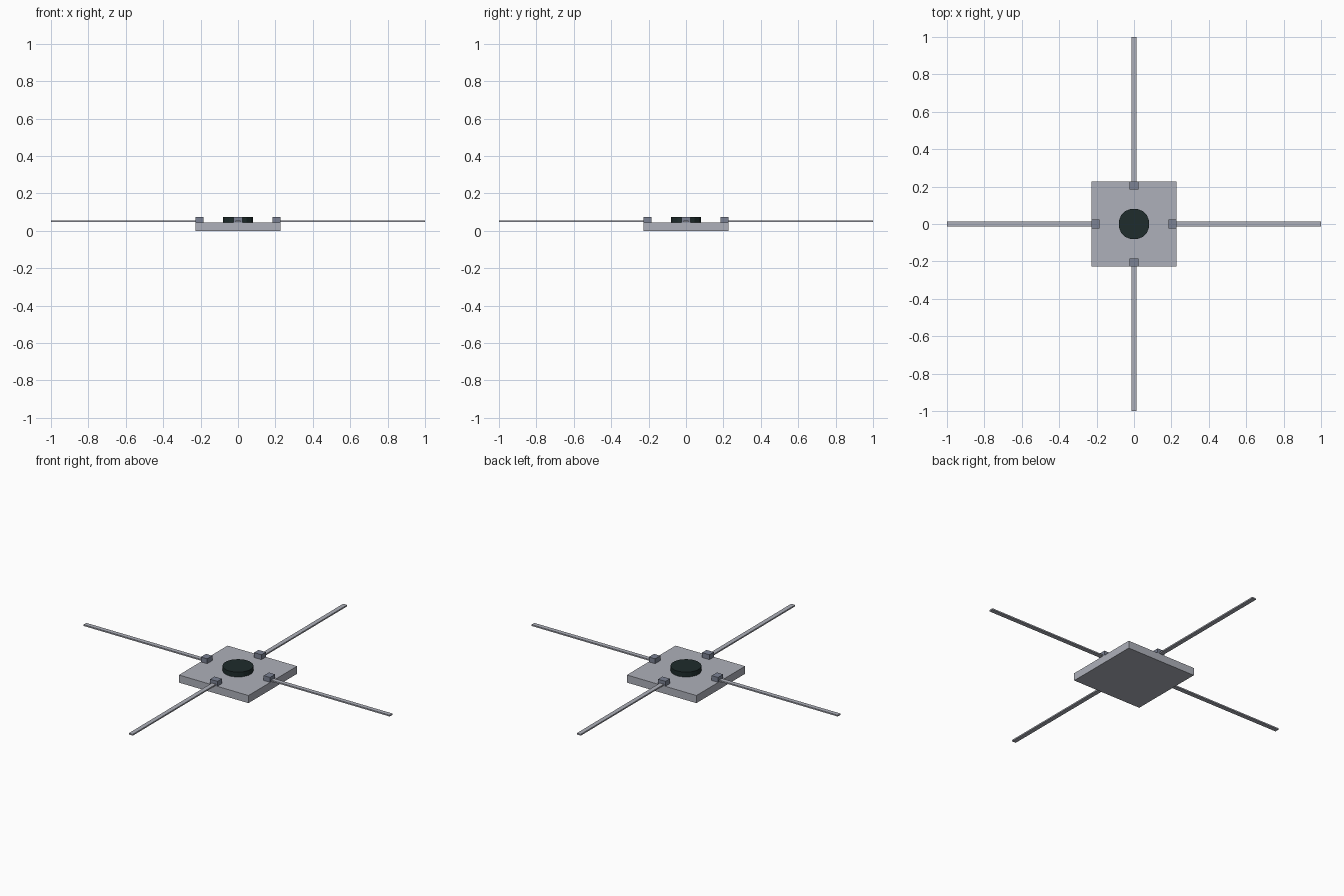
import bpy
import math
from mathutils import Matrix

default = bpy.data.objects.get("Cube")
if default:
    bpy.data.objects.remove(default, do_unlink=True)


def material(name, rgb):
    mat = bpy.data.materials.new(name)
    mat.use_nodes = True
    colour = (*rgb, 1)
    mat.diffuse_color = colour
    mat.node_tree.nodes["Principled BSDF"].inputs["Base Color"].default_value = colour
    return mat


def box(name, low, high, mat, angle=0):
    """Box between two corners, turned about the vertical axis."""
    bpy.ops.mesh.primitive_cube_add(size=1)
    obj = bpy.context.object
    obj.name = name
    size = [b - a for a, b in zip(low, high)]
    centre = [(a + b) / 2 for a, b in zip(low, high)]
    obj.data.transform(Matrix.Rotation(angle, 4, 'Z')
                       @ Matrix.Translation(centre)
                       @ Matrix.Diagonal((*size, 1)))
    obj.data.materials.append(mat)
    return obj


pale = material("pale grey metal", (0.42, 0.435, 0.49))
slate = material("slate grey", (0.20, 0.225, 0.295))
dark = material("dark green black", (0.013, 0.025, 0.025))

HALF, DECK, TOP = 0.227, 0.045, 0.074

# Square body
box("body", (-HALF, -HALF, 0), (HALF, HALF, DECK), pale)

# Central disc
bpy.ops.mesh.primitive_cylinder_add(vertices=16, radius=0.083, depth=TOP - DECK,
                                    location=(0, 0, (TOP + DECK) / 2),
                                    rotation=(0, 0, math.pi / 16))
disc = bpy.context.object
disc.name = "central_disc"
disc.data.materials.append(dark)

# Bracket and flat antenna on each side
for i, side in enumerate(("left", "back", "right", "front")):
    turn = i * math.pi / 2
    box(side + "_bracket", (0.185, -0.024, DECK), (HALF - 0.001, 0.024, TOP), slate, turn)
    box(side + "_antenna", (0.205, -0.013, 0.046), (1, 0.013, 0.054), pale, turn)
